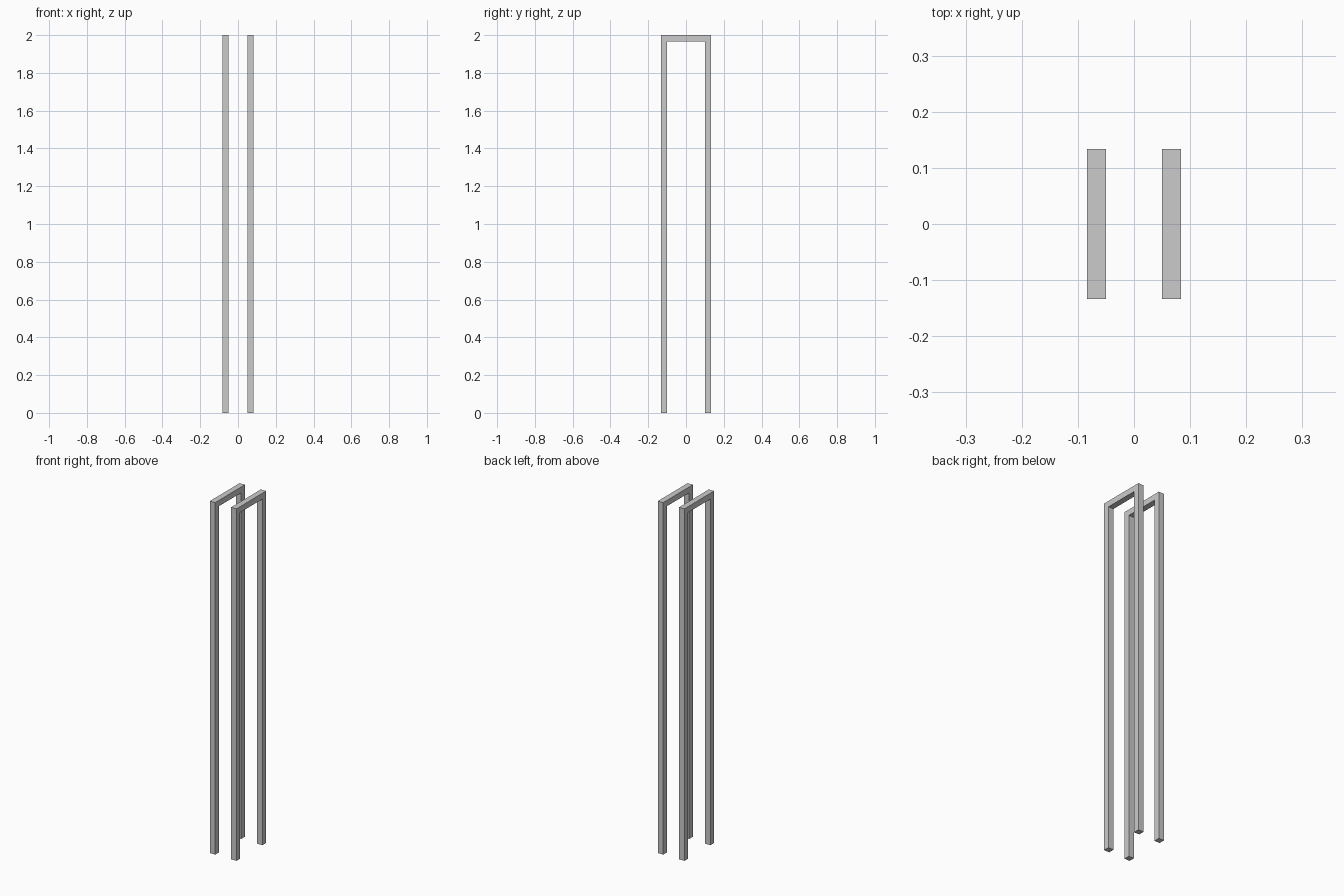
import bpy
import bmesh

if "Cube" in bpy.data.objects:
    bpy.data.objects.remove(bpy.data.objects["Cube"])

T = 1 / 30          # square bar thickness
HALF_Y = 4 / 30     # half depth of each frame
HEIGHT = 2.0
INNER_X = 0.05      # gap from the centre to each frame


def make_frame(name, x0):
    """Upside-down U outline in the YZ plane, extruded along x."""
    o, i, top = HALF_Y, HALF_Y - T, HEIGHT
    outline = [(-o, 0), (-i, 0), (-i, top - T), (i, top - T),
               (i, 0), (o, 0), (o, top), (-o, top)]
    bm = bmesh.new()
    face = bm.faces.new([bm.verts.new((x0, y, z)) for y, z in outline])
    ext = bmesh.ops.extrude_face_region(bm, geom=[face], use_keep_orig=True)
    moved = [v for v in ext["geom"] if isinstance(v, bmesh.types.BMVert)]
    bmesh.ops.translate(bm, verts=moved, vec=(T, 0, 0))
    bmesh.ops.recalc_face_normals(bm, faces=bm.faces)
    mesh = bpy.data.meshes.new(name)
    bm.to_mesh(mesh)
    bm.free()
    obj = bpy.data.objects.new(name, mesh)
    bpy.context.collection.objects.link(obj)
    return obj


# Two matching frames, one each side of the centre
make_frame("left_frame", -INNER_X - T)
make_frame("right_frame", INNER_X)
